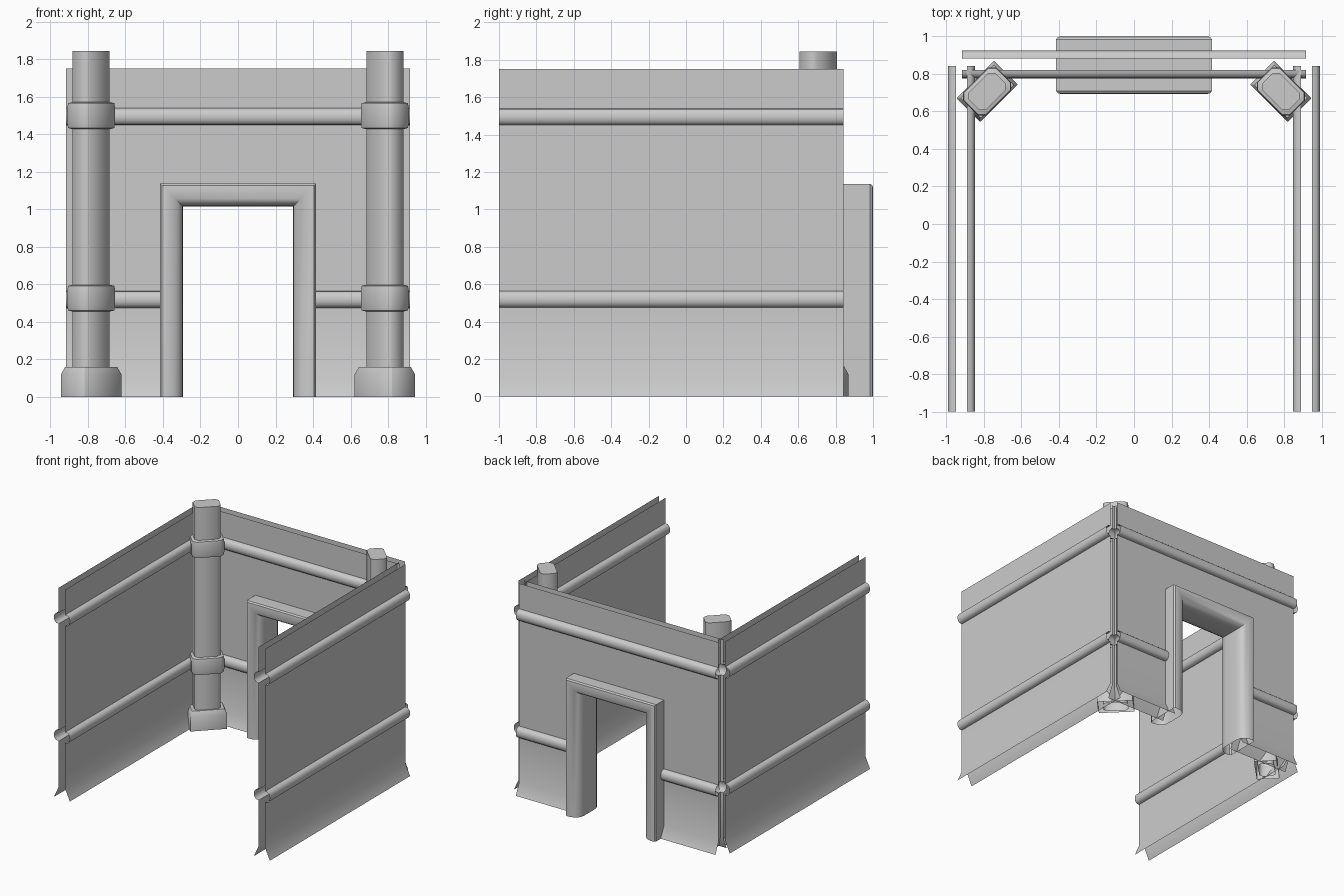
import bpy, bmesh, math
from mathutils import Vector, Matrix

cube = bpy.data.objects.get("Cube")
if cube:
    bpy.data.objects.remove(cube, do_unlink=True)

grey = bpy.data.materials.new("plain_grey")
grey.use_nodes = True
COLOUR = (0.6, 0.6, 0.6, 1)
grey.diffuse_color = COLOUR
grey.node_tree.nodes["Principled BSDF"].inputs["Base Color"].default_value = COLOUR


def finish(name, bm, angle=40):
    mesh = bpy.data.meshes.new(name)
    bm.to_mesh(mesh)
    bm.free()
    mesh.materials.append(grey)
    obj = bpy.data.objects.new(name, mesh)
    bpy.context.collection.objects.link(obj)
    bpy.ops.object.select_all(action='DESELECT')
    obj.select_set(True)
    bpy.context.view_layer.objects.active = obj
    bpy.ops.object.shade_smooth_by_angle(angle=math.radians(angle))
    return obj


def skin(bm, rows, closed=False):
    """Join successive rows of points with quads."""
    rows = [[bm.verts.new(p) for p in row] for row in rows]
    n = len(rows[0])
    for a, b in zip(rows, rows[1:]):
        for i in range(n if closed else n - 1):
            j = (i + 1) % n
            bm.faces.new((a[i], a[j], b[j], b[i]))
    return rows


# Wall section: (bulge, height), flared skirting and two half-round rails
TOP = 1.75
SKIRT, BULGE = 0.095, 0.043


def rail(low):
    pts = []
    for i in range(9):
        a = math.pi * i / 8
        pts.append((BULGE * math.sin(a) ** 0.7 if 0 < i < 8 else 0,
                    low + 0.045 - 0.045 * math.cos(a)))
    return pts


LOWER = [(BULGE, 0), (0, SKIRT)] + rail(0.475)
UPPER = rail(1.45) + [(0, TOP)]


def sheet(name, start, end, out, parts):
    """Sweep sections between two ground points; parts are (section, t0, t1)."""
    start, end, out = Vector(start), Vector(end), Vector(out)
    bm = bmesh.new()
    for section, t0, t1 in parts:
        rows = [[start.lerp(end, t) + out * b + Vector((0, 0, z))
                 for b, z in section] for t in (t0, t1)]
        skin(bm, rows)
    bm.normal_update()
    if sum((f.normal.dot(out) * f.calc_area() for f in bm.faces)) < 0:
        bmesh.ops.reverse_faces(bm, faces=bm.faces[:])
    finish(name, bm)


# Side walls, each an inner and an outer sheet
for side, s in (("left", 1), ("right", -1)):
    for layer, x, d in (("inner", 0.89, -1), ("outer", 0.95, 1)):
        sheet(f"{side}_wall_{layer}", (s * x, -1, 0), (s * x, 0.843, 0),
              (s * d, 0, 0), [(LOWER + UPPER, 0, 1)])

# Back wall sheets with the doorway left open
HEAD = 1.07
for layer, y, d in (("inner", 0.82, -1), ("outer", 0.882, 1)):
    sheet(f"back_wall_{layer}", (-0.918, y, 0), (0.918, y, 0), (0, d, 0),
          [(LOWER + [(0, HEAD)], 0, 0.31), (LOWER + [(0, HEAD)], 0.69, 1),
           ([(0, HEAD)] + UPPER, 0, 1)])

# Door frame: moulded section swept round a mitred path
half = [(0, 0.06), (0.004, 0.095), (0.018, 0.122), (0.04, 0.14),
        (0.07, 0.15), (0.1, 0.153), (0.113, 0.15), (0.122, 0.138)]
section = half + [(o, -h) for o, h in reversed(half)]
FY, FX, FZ = 0.847, 0.293, 1.015
bm = bmesh.new()
skin(bm, [[(sx * (FX + o), FY + h, (FZ + o) * up) for o, h in section]
          for sx, up in ((-1, 0), (-1, 1), (1, 1), (1, 0))], closed=True)
bmesh.ops.recalc_face_normals(bm, faces=bm.faces[:])
finish("door_frame", bm, 35)


# Corner pillars: stacked chamfered rectangles turned to face the room
def ring(w, d, c, z):
    w, d = w / 2, d / 2
    return [(w, d - c, z), (w - c, d, z), (c - w, d, z), (-w, d - c, z),
            (-w, c - d, z), (c - w, -d, z), (w - c, -d, z), (w, c - d, z)]


def block(name, levels, place, cap):
    bm = bmesh.new()
    rows = skin(bm, [ring(*lv) for lv in levels], closed=True)
    if cap:
        bm.faces.new(rows[-1])
    bmesh.ops.recalc_face_normals(bm, faces=bm.faces[:])
    bm.transform(place)
    finish(name, bm, 50)


def collar(low, high):
    return [(0.2, 0.13, 0.025, low), (0.24, 0.165, 0.028, low + 0.006),
            (0.25, 0.172, 0.03, low + 0.03), (0.25, 0.172, 0.03, high - 0.03),
            (0.24, 0.165, 0.028, high - 0.006), (0.2, 0.13, 0.025, high)]


for side, s in (("left", 1), ("right", -1)):
    place = Matrix.Translation((s * 0.783, 0.707, 0)) @ Matrix.Rotation(
        -s * math.pi / 4, 4, 'Z')
    block(f"{side}_pillar_shaft", [(0.2, 0.13, 0.025, 0),
                                   (0.2, 0.13, 0.025, 1.845)], place, True)
    block(f"{side}_pillar_base", [(0.284, 0.18, 0.004, 0),
                                  (0.284, 0.18, 0.004, 0.12),
                                  (0.25, 0.15, 0.004, 0.16)], place, True)
    block(f"{side}_pillar_lower_collar", collar(0.455, 0.598), place, False)
    block(f"{side}_pillar_upper_collar", collar(1.428, 1.572), place, False)
